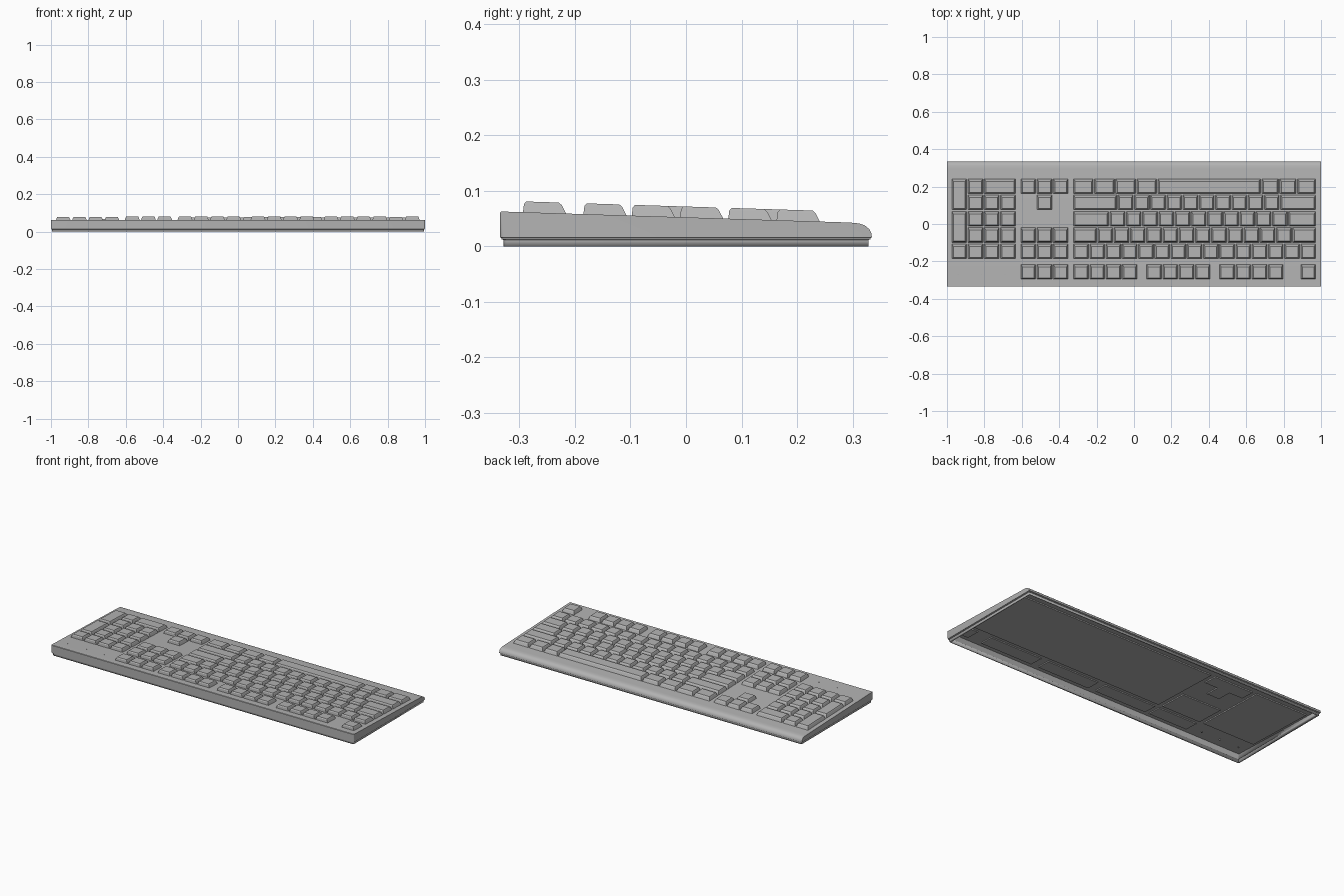
import bpy, bmesh, math
from mathutils import Vector

if "Cube" in bpy.data.objects:
    bpy.data.objects.remove(bpy.data.objects["Cube"])


def material(name, rgb):
    m = bpy.data.materials.new(name)
    m.use_nodes = True
    m.diffuse_color = (*rgb, 1)
    m.node_tree.nodes["Principled BSDF"].inputs["Base Color"].default_value = (*rgb, 1)
    return m


GREY = material("plastic grey", (0.45, 0.45, 0.45))


def add_object(name, bm):
    bmesh.ops.recalc_face_normals(bm, faces=bm.faces)
    mesh = bpy.data.meshes.new(name)
    bm.to_mesh(mesh)
    bm.free()
    mesh.materials.append(GREY)
    ob = bpy.data.objects.new(name, mesh)
    bpy.context.collection.objects.link(ob)
    return ob


def deck(y):
    """Height of the sloping top of the case."""
    return 0.063 - 0.0315 * (y + 0.335)


# Case: side profile extruded along x, open underneath
SEAM = 0.016
profile = [(-0.335, SEAM), (-0.335, 0.061), (-0.333, 0.063), (0.295, deck(0.295)),
           (0.312, 0.0415), (0.322, 0.038), (0.330, 0.0315), (0.334, 0.024), (0.335, SEAM)]
bm = bmesh.new()
ends = [[bm.verts.new((x, y, z)) for y, z in profile] for x in (-1, 1)]
for i in range(len(profile) - 1):
    bm.faces.new((ends[0][i], ends[0][i + 1], ends[1][i + 1], ends[1][i]))
for e in ends:
    bm.faces.new(e)
corners = [e for e in bm.edges
           if all(v.co.y < -0.334 for v in e.verts) and abs(e.verts[0].co.x - e.verts[1].co.x) < 0.01]
bmesh.ops.bevel(bm, geom=corners, offset=0.007, segments=3, affect='EDGES', profile=0.5)

# Seam groove and lower rim, extruded down from the open edge
rim = [e for e in bm.edges if all(abs(v.co.z - SEAM) < 1e-5 for v in e.verts) and e.is_boundary]
for inset, z in ((0.003, 0.0155), (0.003, 0.0125), (-0.003, 0.012), (0, 0)):
    new = bmesh.ops.extrude_edge_only(bm, edges=rim)["geom"]
    rim = [g for g in new if isinstance(g, bmesh.types.BMEdge)]
    step = 0 if z == 0.0125 else inset
    for v in {v for e in rim for v in e.verts}:
        v.co.x -= math.copysign(step, v.co.x)
        v.co.y -= math.copysign(step, v.co.y)
        v.co.z = z
case = add_object("case", bm)
shell = case.modifiers.new("shell", 'SOLIDIFY')
shell.thickness = 0.01
shell.offset = -1
bpy.context.view_layer.objects.active = case
case.select_set(True)
bpy.ops.object.shade_smooth_by_angle(angle=math.radians(35))
case.select_set(False)

# Key grid: u is one key pitch, counted from the +x edge
U, V, X0, GAP = 0.0868, 0.087, 0.972, 0.006
ROWS = {"function": -0.294, "number": -0.185, "upper": -0.098,
        "home": -0.011, "lower": 0.076, "bottom": 0.163}


def key(name, start, width, row, tall=1):
    """Tapered keycap, upright on -y and sloping on +y."""
    xb = X0 - start * U
    xa = xb - width * U + GAP
    ya = ROWS[row]
    yb = ya + tall * V - 0.008
    levels = ((xa, xb, ya, yb, -0.002),
              (xa + 0.006, xb - 0.006, ya + 0.002, yb - 0.0085, 0.0145),
              (xa + 0.009, xb - 0.009, ya + 0.006, yb - 0.014, 0.0195))
    bm = bmesh.new()
    rings = []
    for x1, x2, y1, y2, h in levels:
        rings.append([bm.verts.new((x, y, deck(y) + h))
                      for x, y in ((x1, y1), (x2, y1), (x2, y2), (x1, y2))])
    for a, b in zip(rings, rings[1:]):
        for i in range(4):
            j = (i + 1) % 4
            bm.faces.new((a[i], a[j], b[j], b[i]))
    bm.faces.new(rings[0])
    bm.faces.new(rings[-1])
    return add_object(name, bm)


def key_run(row, start, widths, label):
    for i, w in enumerate(widths):
        key(f"{label}_{row}_key_{i + 1}", start, w, row)
        start += w


# Main block
key_run("function", 0, [1], "escape")
for n, s in enumerate((2, 6.5, 11)):
    key_run("function", s, [1] * 4, f"group_{n + 1}")
key_run("number", 0, [1] * 15, "main")
key_run("upper", 0, [1.5] + [1] * 12 + [1.5], "main")
key_run("home", 0, [1.75] + [1] * 11 + [2.25], "main")
key_run("lower", 0, [2.25] + [1] * 10 + [2.75], "main")
key_run("bottom", 0, [1.2, 1.1, 1.1, 6.4] + [1.3] * 4, "main")

# Navigation and arrow keys
for row in ("function", "number", "upper", "bottom"):
    key_run(row, 15.25, [1] * 3, "navigation")
key_run("lower", 16.25, [1], "arrow")

# Number pad
key_run("number", 18.5, [1] * 4, "numpad")
for row in ("upper", "home", "lower"):
    key_run(row, 18.5, [1] * 3, "numpad")
key_run("bottom", 18.5, [2, 1], "numpad")
key("numpad_plus_key", 21.5, 1, "upper", 2)
key("numpad_enter_key", 21.5, 1, "lower", 2)


# Key trays under the deck, one per key group
def slab(name, start, width, y1, y2, top, bottom):
    bm = bmesh.new()
    bmesh.ops.create_cube(bm, size=1)
    xb, xa = X0 - start * U, X0 - (start + width) * U + GAP
    for v in bm.verts:
        x = xb if v.co.x > 0 else xa
        y = y2 if v.co.y > 0 else y1
        v.co = Vector((x, y, deck(y) + (top if v.co.z > 0 else bottom)))
    add_object(name, bm)


F1, F2 = -0.296, -0.213
for i, (s, w, y1, y2) in enumerate((
        (0, 15, -0.187, 0.245), (0, 1, F1, F2), (2, 4, F1, F2), (6.5, 4, F1, F2),
        (11, 4, F1, F2), (15.25, 3, F1, F2), (15.25, 3, -0.187, -0.017),
        (15.25, 3, 0.162, 0.245), (16.25, 1, 0.075, 0.162), (18.5, 4, -0.187, 0.245))):
    slab(f"key_tray_{i + 1}", s, w, y1, y2, -0.005, -0.014)

# Indicator lights
for i, x in enumerate((-0.94, -0.815, -0.69)):
    bm = bmesh.new()
    bmesh.ops.create_cone(bm, cap_ends=True, segments=12, radius1=0.004, radius2=0.004, depth=0.014)
    bmesh.ops.translate(bm, verts=bm.verts, vec=(x, -0.27, deck(-0.27) - 0.0055))
    add_object(f"indicator_light_{i + 1}", bm)
